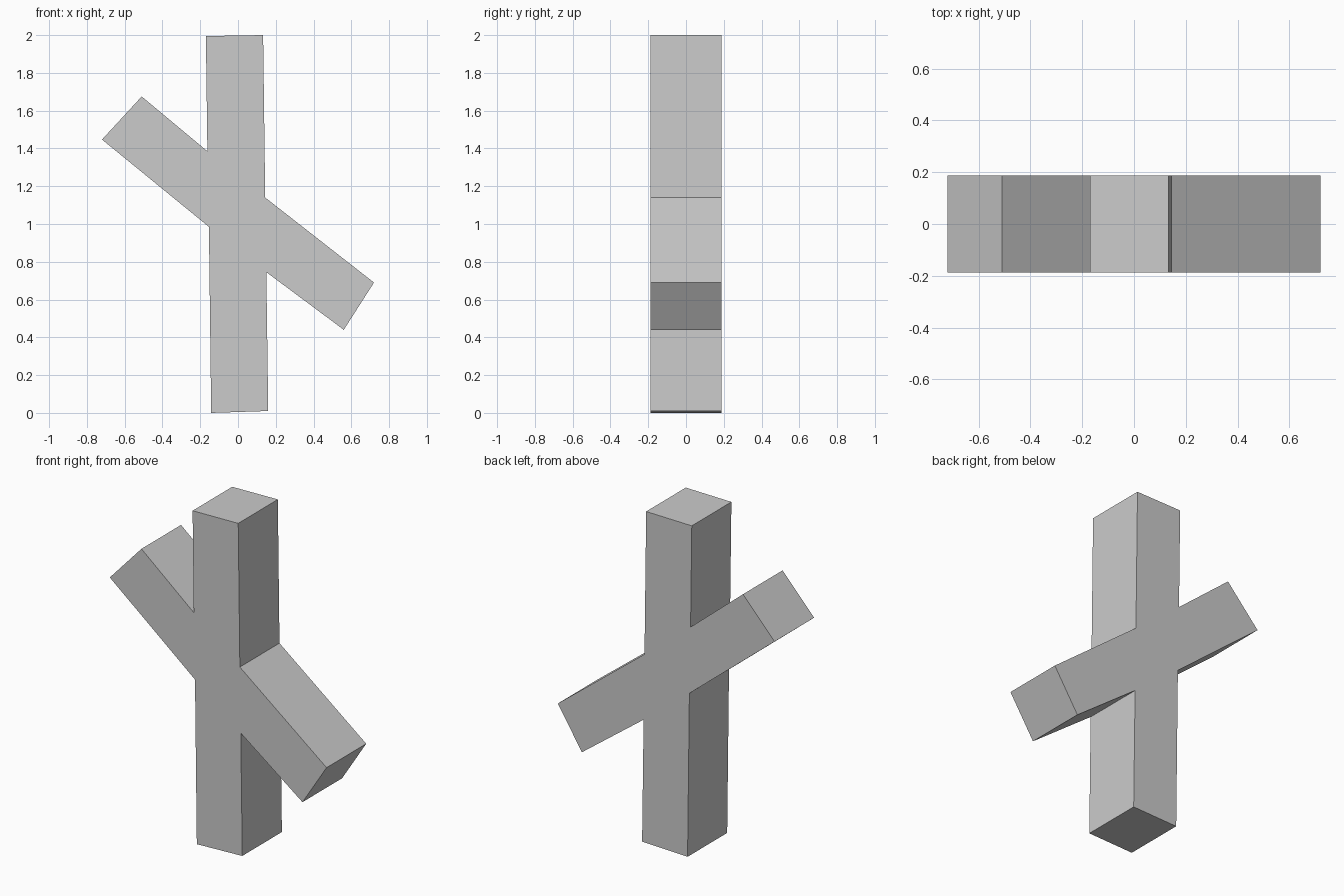
import bpy
import bmesh

cube = bpy.data.objects.get("Cube")
if cube:
    bpy.data.objects.remove(cube, do_unlink=True)

HALF_DEPTH = 0.188

# Plain grey material
grey = bpy.data.materials.new("plain grey")
grey.use_nodes = True
colour = (0.6, 0.6, 0.6, 1)
grey.diffuse_color = colour
grey.node_tree.nodes["Principled BSDF"].inputs["Base Color"].default_value = colour

# Outline in x and z: upright post with a slanted bar passing through it
post_top = [(-0.17, 1.995), (0.133, 2.0)]
lower_arm = [(0.144, 1.14), (0.72, 0.69), (0.56, 0.44), (0.15, 0.745)]
post_foot = [(0.16, 0.01), (-0.142, 0.0)]
upper_arm = [(-0.154, 0.985), (-0.72, 1.447), (-0.51, 1.675), (-0.162, 1.385)]
outline = post_top + lower_arm + post_foot + upper_arm

# Extrude the outline from front to back
bm = bmesh.new()
front = bm.faces.new([bm.verts.new((x, -HALF_DEPTH, z)) for x, z in outline])
result = bmesh.ops.extrude_face_region(bm, geom=[front], use_keep_orig=True)
back = [v for v in result["geom"] if isinstance(v, bmesh.types.BMVert)]
bmesh.ops.translate(bm, verts=back, vec=(0, 2 * HALF_DEPTH, 0))
bmesh.ops.recalc_face_normals(bm, faces=bm.faces)

mesh = bpy.data.meshes.new("crossed_beams")
bm.to_mesh(mesh)
bm.free()
mesh.materials.append(grey)
beams = bpy.data.objects.new("crossed_beams", mesh)
bpy.context.collection.objects.link(beams)
